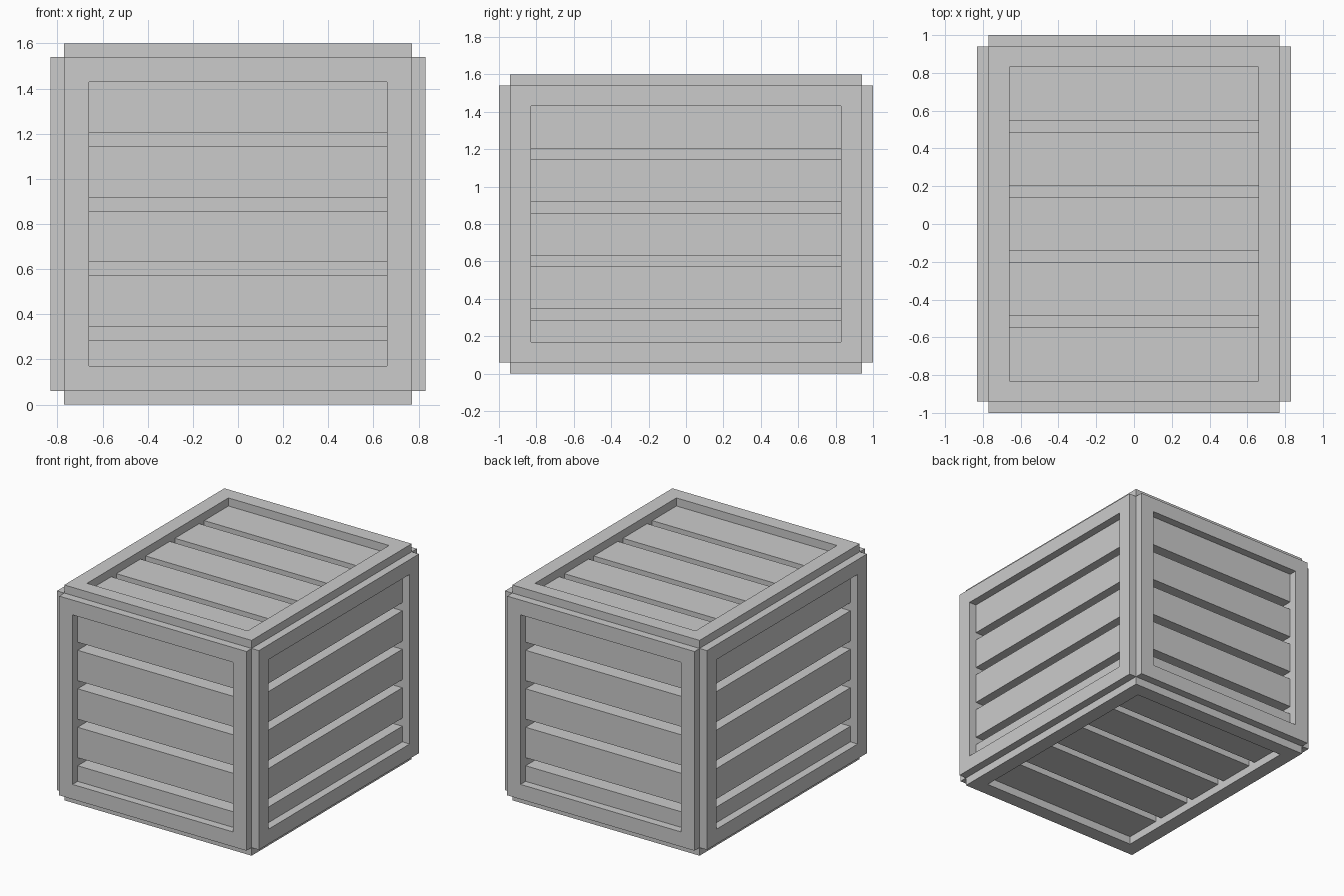
import bpy

if "Cube" in bpy.data.objects:
    bpy.data.objects.remove(bpy.data.objects["Cube"])

HX, HY, Z0, Z1 = 0.83, 1.0, 0.0, 1.6   # overall extents
STEP = 0.06      # recess of slats and corner notch
BEAM = 0.17      # outside face to inner core
GAP = 0.06       # space between slats
LO = (-HX, -HY, Z0)
HI = (HX, HY, Z1)


def box(name, lo, hi):
    bpy.ops.mesh.primitive_cube_add(size=1, location=[(a + b) / 2 for a, b in zip(lo, hi)])
    ob = bpy.context.object
    ob.name = name
    ob.scale = [b - a for a, b in zip(lo, hi)]
    bpy.ops.object.transform_apply(location=False, rotation=False, scale=True)
    return ob


def panel(name, axis, side, along, start):
    """Frame and five slats on one face; slats are stacked along one axis."""
    def depth(d0, d1):
        if side < 0:
            return LO[axis] + d0, LO[axis] + d1
        return HI[axis] - d1, HI[axis] - d0

    run = 3 - axis - along

    def part(label, d, a, r):
        lo, hi = [0, 0, 0], [0, 0, 0]
        for ax, (p, q) in ((axis, depth(*d)), (along, a), (run, r)):
            lo[ax], hi[ax] = p, q
        box(name + "_" + label, lo, hi)

    a0, a1 = LO[along] + STEP, HI[along] - STEP
    r0, r1 = LO[run] + STEP, HI[run] - STEP
    w = BEAM - STEP
    # frame: two full rails and two stiles between them
    part("rail_low", (0, BEAM), (a0, a0 + w), (r0, r1))
    part("rail_high", (0, BEAM), (a1 - w, a1), (r0, r1))
    part("stile_low", (0, BEAM), (a0 + w, a1 - w), (r0, r0 + w))
    part("stile_high", (0, BEAM), (a0 + w, a1 - w), (r1 - w, r1))
    # slats, the first may tuck behind the lower rail
    end = a1 - w
    width = (end - start - 4 * GAP) / 5
    for i in range(5):
        s = start + i * (width + GAP)
        part(f"slat_{i + 1}", (STEP, BEAM), (max(s, a0 + w), s + width), (r0 + w, r1 - w))


# inner core closing the gaps
box("inner_core", [v + BEAM for v in LO], [v - BEAM for v in HI])

# six slatted panels
for side, front, flank, lid in ((-1, "front", "left", "bottom"), (1, "back", "right", "top")):
    panel(front, 1, side, 2, STEP)
    panel(flank, 0, side, 2, STEP)
    panel(lid, 2, side, 1, -HY + BEAM)
